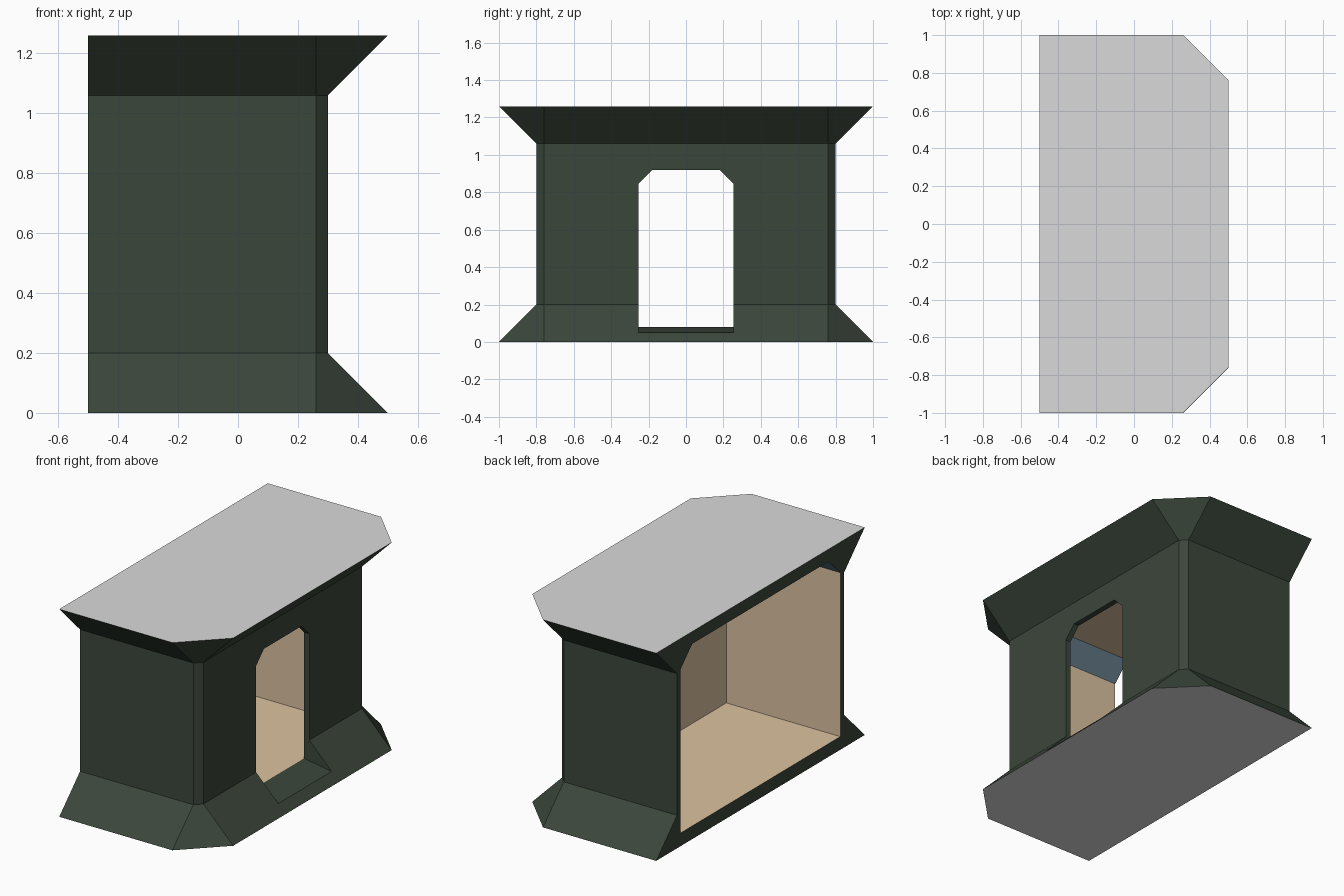
import bpy, bmesh

if "Cube" in bpy.data.objects:
    bpy.data.objects.remove(bpy.data.objects["Cube"])


def material(name, rgb):
    lin = [(c / 255 / 12.92) if c < 10 else ((c / 255 + 0.055) / 1.055) ** 2.4 for c in rgb]
    m = bpy.data.materials.new(name)
    m.diffuse_color = (*lin, 1)
    m.use_nodes = True
    m.node_tree.nodes["Principled BSDF"].inputs["Base Color"].default_value = m.diffuse_color
    return m


MATS = [material("dark green", (59, 70, 59)), material("light grey", (218, 218, 218)),
        material("warm tan", (219, 194, 160)), material("slate blue", (115, 140, 158))]
GREEN, GREY, TAN, BLUE = range(4)


def loft(name, rings, rule):
    """Join equal closed rings of points, cap both ends, colour faces by a rule on the normal."""
    bm = bmesh.new()
    rows = [[bm.verts.new(p) for p in ring] for ring in rings]
    n = len(rows[0])
    for a, b in zip(rows, rows[1:]):
        for i in range(n):
            j = (i + 1) % n
            bm.faces.new((a[i], a[j], b[j], b[i]))
    bm.faces.new(rows[0])
    bm.faces.new(rows[-1])
    bmesh.ops.recalc_face_normals(bm, faces=bm.faces)
    for f in bm.faces:
        f.material_index = rule(f.normal)
    me = bpy.data.meshes.new(name)
    bm.to_mesh(me)
    bm.free()
    for m in MATS:
        me.materials.append(m)
    ob = bpy.data.objects.new(name, me)
    bpy.context.collection.objects.link(ob)
    return ob


def outline(z, d):
    """Plan with cut front corners, sides drawn in by d."""
    half = [(-0.5, 1 - d), (0.26, 1 - d), (0.5 - d, 0.76)]
    return [(x, y, z) for x, y in half] + [(x, -y, z) for x, y in reversed(half)]


# Outer shell: flared base, straight walls, flared roof
shell = loft("entrance_shell",
             [outline(0, 0), outline(0.2, 0.2), outline(1.06, 0.2), outline(1.26, 0)],
             lambda n: GREY if abs(n.z) > 0.9 else GREEN)


# Room hollow, open at the back, with sloped blue strips under the ceiling
def room(x):
    half = [(0.765, 0.08), (0.765, 1.075), (0.655, 1.185)]
    return [(x, y, z) for y, z in half] + [(x, -y, z) for y, z in reversed(half)]


room_cutter = loft("room_cutter", [room(-0.7), room(0.265)],
                   lambda n: BLUE if 0.3 < abs(n.z) < 0.9 else TAN)


# Doorway with cut top corners and a slightly ramped sill
def door(x):
    sill = 0.08 - (x - 0.265) * 0.162
    half = [(0.255, sill), (0.255, 0.845), (0.18, 0.92)]
    return [(x, y, z) for y, z in half] + [(x, -y, z) for y, z in reversed(half)]


door_cutter = loft("door_cutter", [door(0.2), door(0.7)], lambda n: GREEN)

for cutter in (room_cutter, door_cutter):
    mod = shell.modifiers.new(cutter.name, "BOOLEAN")
    mod.operation = "DIFFERENCE"
    mod.solver = "EXACT"
    mod.object = cutter
    cutter.hide_render = True

# Bake the cuts and drop the cutters
bpy.context.view_layer.update()
baked = bpy.data.meshes.new_from_object(shell.evaluated_get(bpy.context.evaluated_depsgraph_get()))
shell.modifiers.clear()
shell.data = baked
for cutter in (room_cutter, door_cutter):
    bpy.data.objects.remove(cutter)
